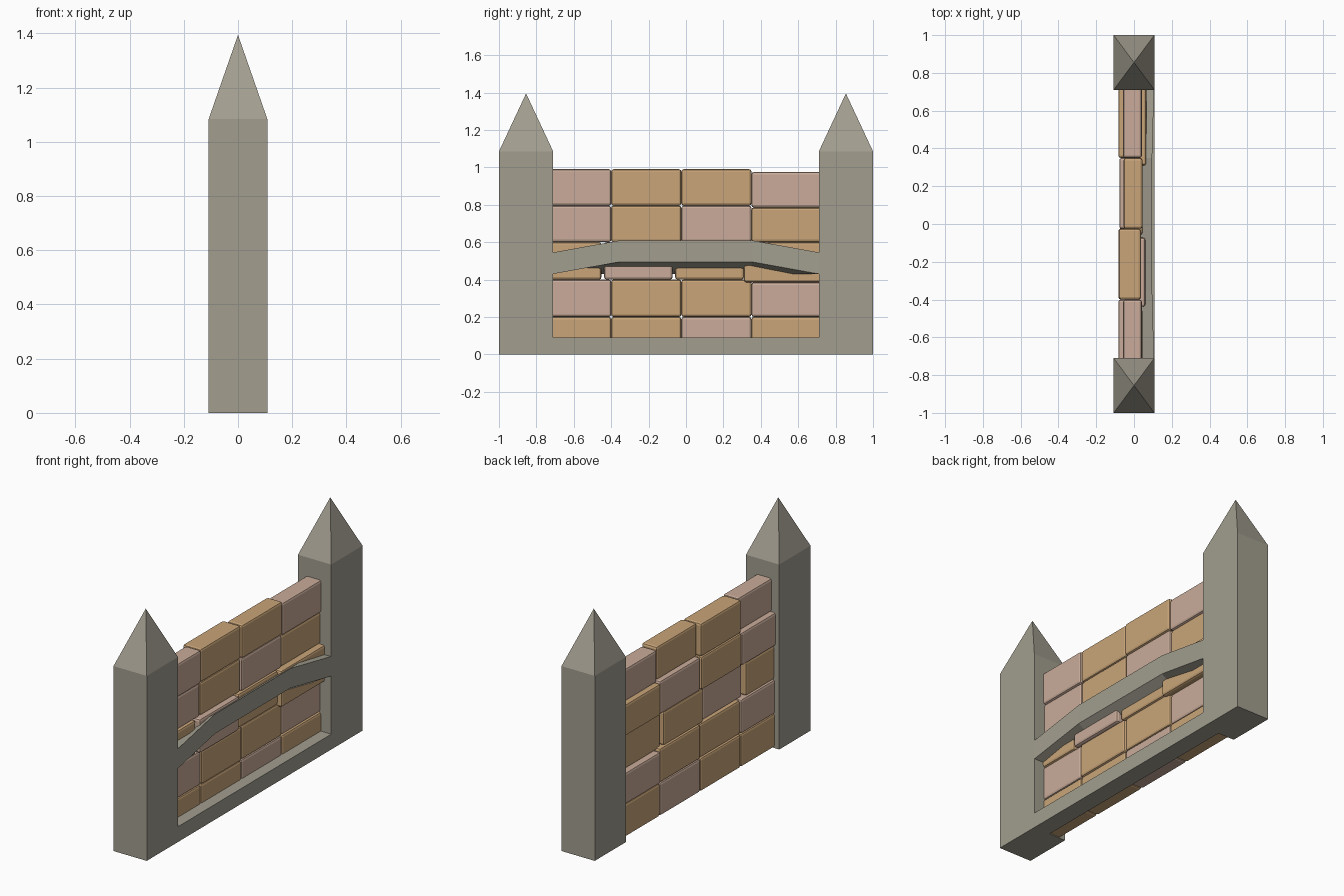
import bpy
import bmesh

default = bpy.data.objects.get("Cube")
if default:
    bpy.data.objects.remove(default, do_unlink=True)


def make_material(name, rgb):
    mat = bpy.data.materials.new(name)
    mat.use_nodes = True
    mat.diffuse_color = (*rgb, 1)
    mat.node_tree.nodes["Principled BSDF"].inputs["Base Color"].default_value = (*rgb, 1)
    return mat


STONE = make_material("grey_stone", (0.36, 0.34, 0.275))
PINK = make_material("pink_brick", (0.585, 0.41, 0.32))
TAN = make_material("tan_brick", (0.585, 0.375, 0.19))


def add_object(name, bm, mat):
    bmesh.ops.recalc_face_normals(bm, faces=bm.faces)
    mesh = bpy.data.meshes.new(name)
    bm.to_mesh(mesh)
    bm.free()
    mesh.materials.append(mat)
    obj = bpy.data.objects.new(name, mesh)
    bpy.context.collection.objects.link(obj)
    return obj


def box(x, y, z):
    """Box from (low, high) ranges on each axis."""
    bm = bmesh.new()
    bmesh.ops.create_cube(bm, size=1)
    for v in bm.verts:
        v.co = [r[0] if c < 0 else r[1] for c, r in zip(v.co, (x, y, z))]
    return bm


# Square posts with pointed caps
POST_X, POST_IN, POST_TOP, PEAK = 0.108, 0.71, 1.085, 1.395
for name, side in (("front_post", -1), ("back_post", 1)):
    bm = box((-POST_X, POST_X), sorted((side * POST_IN, side)), (0, POST_TOP))
    top = [f for f in bm.faces if all(v.co.z > 1 for v in f.verts)]
    cap = bmesh.ops.poke(bm, faces=top)
    cap["verts"][0].co.z = PEAK
    add_object(name, bm, STONE)

# Sill between the posts
add_object("sill", box((0, POST_X), (-POST_IN, POST_IN), (0, 0.09)), STONE)

# Arched rail: front bows upward, back edge stays straight
bm = bmesh.new()
rings = []
for y, x, lift in ((-POST_IN, 0.106, 0), (-0.35, 0.096, 0.065),
                   (0.35, 0.096, 0.065), (POST_IN, 0.106, 0)):
    section = ((0, 0.43), (x, 0.43 + lift), (x, 0.545 + lift), (0, 0.545))
    rings.append([bm.verts.new((px, y, pz)) for px, pz in section])
for a, b in zip(rings, rings[1:]):
    for i in range(4):
        j = (i + 1) % 4
        bm.faces.new((a[i], a[j], b[j], b[i]))
bm.faces.new(rings[0])
bm.faces.new(rings[-1])
add_object("arched_rail", bm, STONE)

# Brick courses: bottom, top, joints, gap, colours, front x of each brick
JOINTS = (-0.4, -0.025, 0.35)
COURSES = (
    (0.005, 0.2, JOINTS, 0, "TTPT", (0.04, 0.04, 0.04, 0.04)),
    (0.2, 0.4, JOINTS, 0, "PTTP", (0.04, 0.045, 0.04, 0.035)),
    (0.4, 0.6, (-0.445, -0.065, 0.31), 0.014, "TPTT", (0.045, 0.06, 0.045, 0.065)),
    (0.6, 0.795, JOINTS, 0, "PTPT", (0.035, 0.035, 0.04, 0.035)),
    (0.795, 0.99, JOINTS, 0, "PTTP", (0.042, 0.037, 0.045, 0.042)),
)
BRICK_DEPTH = 0.118
for row, (low, high, joints, gap, colours, fronts) in enumerate(COURSES):
    edges = (-POST_IN - 0.02, *joints, POST_IN + 0.02)
    for i, (colour, front) in enumerate(zip(colours, fronts)):
        z0, z1 = low, high
        # The last column steps down from the second course upward
        if i == 3:
            z0 -= 0.015 if row == 2 else 0.01 if row == 4 else 0
            z1 -= 0.015 if row in (1, 4) else 0.01 if row == 3 else 0
        # No gap at the last joint
        y0 = edges[i] + (gap / 2 if i in (1, 2) else 0)
        y1 = edges[i + 1] - (gap / 2 if i < 2 else 0)
        depth = 0.1 if row == 4 and i != 1 else BRICK_DEPTH
        bm = box((front - depth, front), (y0, y1), (z0, z1))
        bmesh.ops.bevel(bm, geom=bm.edges[:], offset=0.013, segments=2,
                        profile=0.5, affect='EDGES')
        add_object(f"brick_course_{row + 1}_{i + 1}", bm, PINK if colour == "P" else TAN)
